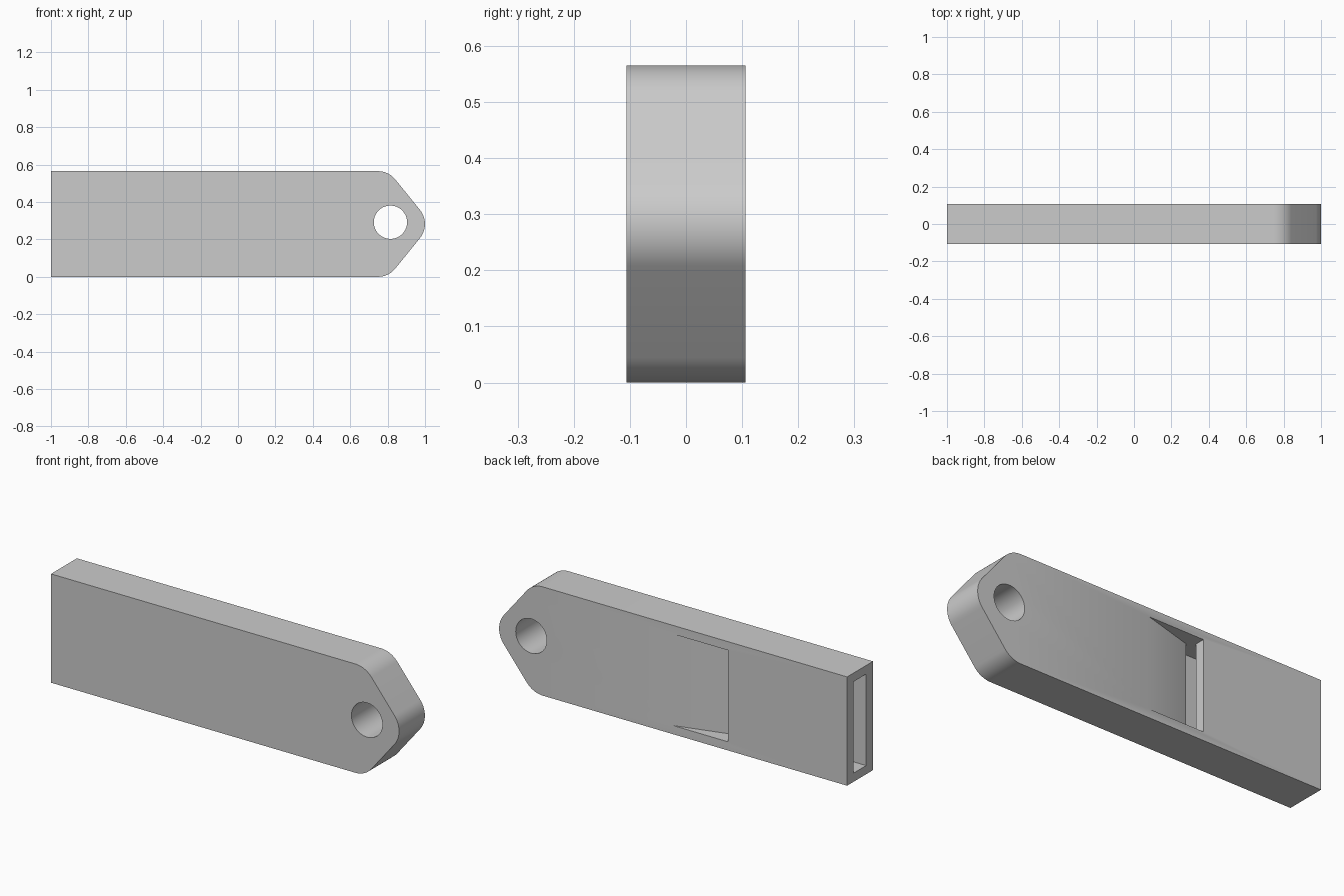
import bpy, bmesh, math
from mathutils import Vector

if "Cube" in bpy.data.objects:
    bpy.data.objects.remove(bpy.data.objects["Cube"])

HALF, TOP = 0.106, 0.565          # half thickness and height of the body
INNER_LOW, INNER_HIGH = 0.045, 0.52


def rounded(points, steps=14):
    """Turn (x, y, radius) corners into a 2D outline with tangent arcs."""
    out = []
    for i, (x, y, r) in enumerate(points):
        p = Vector((x, y))
        if r == 0:
            out.append(p)
            continue
        a = (Vector(points[i - 1][:2]) - p).normalized()
        b = (Vector(points[(i + 1) % len(points)][:2]) - p).normalized()
        half = a.angle(b) / 2
        centre = p + (a + b).normalized() * r / math.sin(half)
        start = p + a * r / math.tan(half) - centre
        end = p + b * r / math.tan(half) - centre
        turn = math.atan2(start.x * end.y - start.y * end.x, start.dot(end))
        for k in range(steps + 1):
            t = turn * k / steps
            c, s = math.cos(t), math.sin(t)
            out.append(centre + Vector((start.x * c - start.y * s,
                                        start.x * s + start.y * c)))
    return out


def prism(name, base, offset):
    """Extrude a closed 3D outline along an offset vector."""
    bm = bmesh.new()
    face = bm.faces.new([bm.verts.new(v) for v in base])
    new = bmesh.ops.extrude_face_region(bm, geom=[face])
    moved = [v for v in new["geom"] if isinstance(v, bmesh.types.BMVert)]
    bmesh.ops.translate(bm, verts=moved, vec=offset)
    bmesh.ops.recalc_face_normals(bm, faces=bm.faces)
    mesh = bpy.data.meshes.new(name)
    bm.to_mesh(mesh)
    bm.free()
    obj = bpy.data.objects.new(name, mesh)
    bpy.context.collection.objects.link(obj)
    return obj


def cut(target, cutter):
    mod = target.modifiers.new("cut", "BOOLEAN")
    mod.operation, mod.solver, mod.object = "DIFFERENCE", "EXACT", cutter
    bpy.context.view_layer.objects.active = target
    bpy.ops.object.modifier_apply(modifier=mod.name)
    bpy.data.objects.remove(cutter)


# Body: flat bar with a rounded pointed end
outline = rounded([(-1, 0, 0), (0.805, 0, 0.12), (1.034, TOP / 2, 0.12),
                   (0.805, TOP, 0.12), (-1, TOP, 0)])
body = prism("whistle_body", [(p.x, -HALF, p.y) for p in outline], (0, 2 * HALF, 0))

# Air passage, sloped sound window and hidden chamber in one cross-section
passage = [(-1.1, -0.05), (0.65, -0.05), (0.65, 0.053), (-0.05, 0.053),
           (-0.28, 0.02), (-0.28, 0.027), (0.05, 0.12), (-0.316, 0.12),
           (-0.316, 0.053), (-1.1, 0.053)]
cut(body, prism("air_passage_cutter", [(x, y, INNER_LOW) for x, y in passage],
                (0, 0, INNER_HIGH - INNER_LOW)))

# Cord hole
ring = [(0.815 + 0.089 * math.cos(math.tau * i / 64), -0.2,
         0.292 + 0.089 * math.sin(math.tau * i / 64)) for i in range(64)]
cut(body, prism("cord_hole_cutter", ring, (0, 0.4, 0)))

# Colour and shading
grey = bpy.data.materials.new("light_grey")
grey.diffuse_color = (0.6, 0.6, 0.6, 1)
grey.use_nodes = True
grey.node_tree.nodes["Principled BSDF"].inputs["Base Color"].default_value = grey.diffuse_color
body.data.materials.clear()
body.data.materials.append(grey)
for poly in body.data.polygons:
    poly.material_index = 0
body.select_set(True)
bpy.context.view_layer.objects.active = body
bpy.ops.object.shade_smooth_by_angle(angle=math.radians(30))
